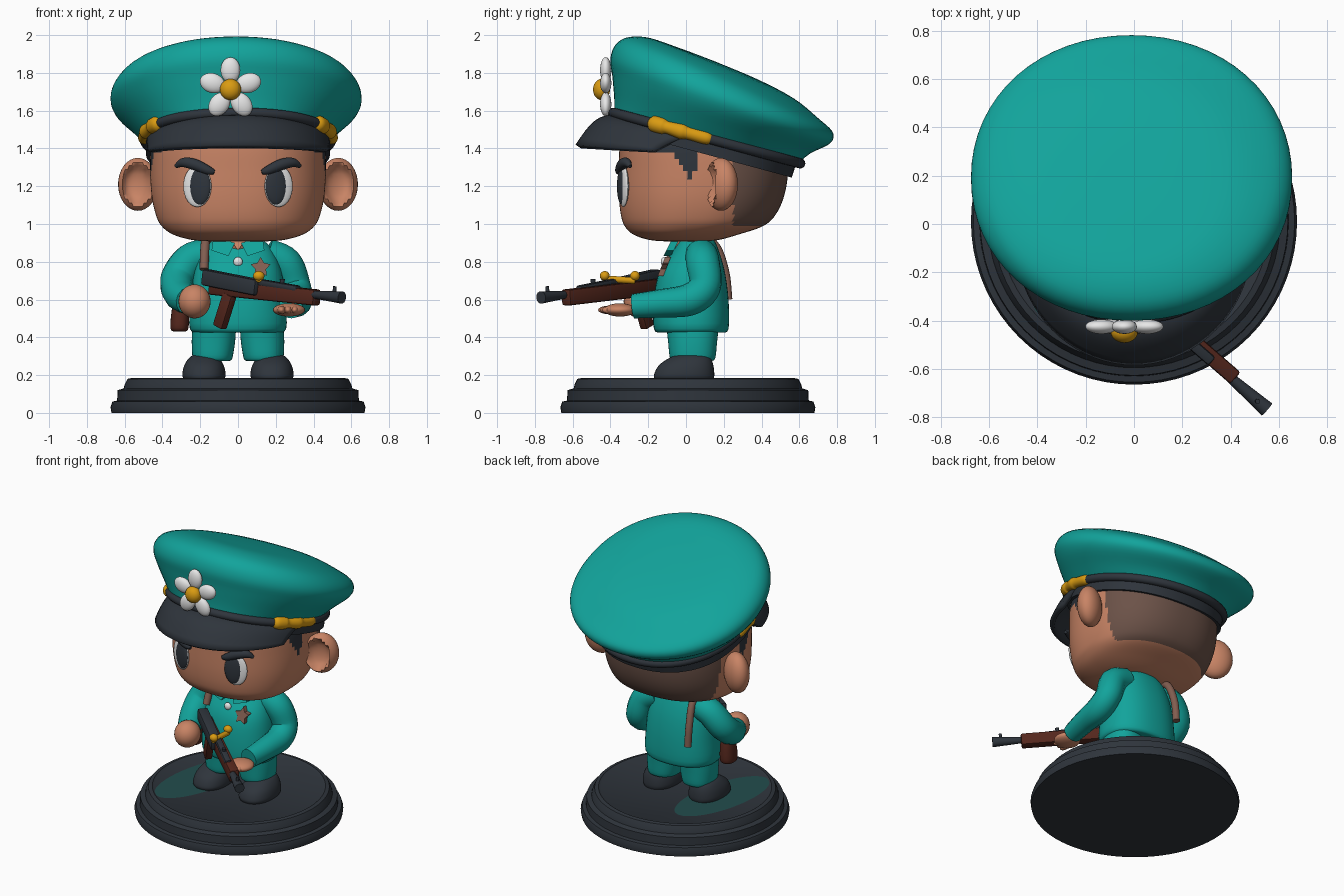
import bpy, bmesh
from math import sin, cos, pi, radians
from mathutils import Matrix, Vector

cube = bpy.data.objects.get("Cube")
if cube:
    bpy.data.objects.remove(cube)
made = []


def material(name, r, g, b):
    m = bpy.data.materials.new(name)
    m.use_nodes = True
    m.diffuse_color = (r, g, b, 1)
    bsdf = next(n for n in m.node_tree.nodes if n.type == 'BSDF_PRINCIPLED')
    bsdf.inputs["Base Color"].default_value = (r, g, b, 1)
    bsdf.inputs["Roughness"].default_value = 0.6
    return m


TEAL = material("teal cloth", .006, .37, .33)
DARK = material("charcoal", .028, .035, .045)
SKIN = material("skin", .58, .23, .13)
HAIR = material("shaved hair", .15, .085, .065)
WOOD = material("dark red wood", .09, .02, .012)
GOLD = material("gold", .7, .33, .006)
WHITE = material("white", .82, .82, .82)
PATCH = material("dull teal", .016, .075, .075)
BROWN = material("brown leather", .22, .11, .08)


def add(name, bm, *mats):
    bmesh.ops.recalc_face_normals(bm, faces=bm.faces[:])
    me = bpy.data.meshes.new(name)
    bm.to_mesh(me)
    bm.free()
    ob = bpy.data.objects.new(name, me)
    bpy.context.collection.objects.link(ob)
    for m in mats:
        me.materials.append(m)
    made.append(ob)
    return ob


def smooth_rows(rows, steps):
    """Catmull-Rom resampling of a list of equal-length tuples."""
    out = []
    for i in range(len(rows) - 1):
        a, b, c, d = (rows[max(0, min(len(rows) - 1, i + k))] for k in (-1, 0, 1, 2))
        for s in range(steps):
            t = s / steps
            out.append(tuple(.5 * (2 * q + (r - p) * t + (2 * p - 5 * q + 4 * r - s4) * t * t
                             + (3 * q - p - 3 * r + s4) * t ** 3) for p, q, r, s4 in zip(a, b, c, d)))
    return out + [tuple(rows[-1])]


def oval(a, n):
    """Point on a unit superellipse; angle 0 faces the front."""
    f = lambda v: (abs(v) ** (2 / n)) * (1 if v >= 0 else -1)
    return f(sin(a)), -f(cos(a))


def loft(name, rings, *mats, n=2.3, seg=48, steps=4):
    """Rings are (cx, cy, cz, rx, ry, slope of z along y)."""
    bm = bmesh.new()
    loops = []
    for cx, cy, cz, rx, ry, k in smooth_rows(rings, steps):
        pts = [oval(2 * pi * i / seg, n) for i in range(seg)]
        loops.append([bm.verts.new((cx + rx * x, cy + ry * y, cz + k * ry * y)) for x, y in pts])
    for lo, hi in zip(loops, loops[1:]):
        for i in range(seg):
            j = (i + 1) % seg
            bm.faces.new((lo[i], lo[j], hi[j], hi[i]))
    bm.faces.new(loops[0])
    bm.faces.new(loops[-1])
    return add(name, bm, *mats)


def body_rings(rows):
    """Rows are (z, front y, back y, half width)."""
    return [(0, (f + b) / 2, z, w, (b - f) / 2, 0) for z, f, b, w in rows]


def ball(name, pos, size, mat, turn=None):
    bm = bmesh.new()
    bmesh.ops.create_uvsphere(bm, u_segments=28, v_segments=16, radius=1)
    m = Matrix.Translation(pos) @ (turn or Matrix()) @ Matrix.Diagonal((*size, 1))
    bmesh.ops.transform(bm, matrix=m, verts=bm.verts)
    return add(name, bm, mat)


def tube(name, path, mat, steps=6, closed=False):
    """Path rows are (x, y, z, radius)."""
    cu = bpy.data.curves.new(name, 'CURVE')
    cu.dimensions, cu.bevel_depth, cu.bevel_resolution, cu.use_fill_caps = '3D', 1, 5, True
    rows = path if closed else smooth_rows(path, steps)
    sp = cu.splines.new('POLY')
    sp.points.add(len(rows) - 1)
    sp.use_cyclic_u = closed
    for p, r in zip(sp.points, rows):
        p.co, p.radius = (*r[:3], 1), r[3]
    ob = bpy.data.objects.new(name, cu)
    bpy.context.collection.objects.link(ob)
    me = bpy.data.meshes.new_from_object(ob.evaluated_get(bpy.context.evaluated_depsgraph_get()))
    bpy.data.objects.remove(ob)
    bm = bmesh.new()
    bm.from_mesh(me)
    bpy.data.meshes.remove(me)
    return add(name, bm, mat)


def plate(name, pts, y, lean, thick, mat):
    """Flat outline in x and z, leaning back by lean, extruded along y."""
    bm = bmesh.new()
    z0 = pts[0][1]
    face = bm.faces.new([bm.verts.new((x, y + lean * (z - z0), z)) for x, z in pts])
    ext = bmesh.ops.extrude_face_region(bm, geom=[face])["geom"]
    bmesh.ops.translate(bm, vec=(0, thick, 0), verts=[v for v in ext if isinstance(v, bmesh.types.BMVert)])
    return add(name, bm, mat)


# Round stepped base with a painted patch
profile = [(.67, 0), (.675, .03), (.665, .06), (.64, .065), (.637, .12), (.605, .13),
           (.6, .15), (.585, .18), (.56, .185), (.545, .176)]
loft("base", [(0, .01, z, r, r, 0) for r, z in profile], DARK, n=2, seg=72, steps=1)
bm = bmesh.new()
bmesh.ops.create_circle(bm, cap_ends=True, segments=40, radius=1)
m = Matrix.Translation((-.27, -.02, .179)) @ Matrix.Rotation(radians(80), 4, 'Z')
bmesh.ops.transform(bm, matrix=m @ Matrix.Diagonal((.4, .17, 1, 1)), verts=bm.verts)
add("base_patch", bm, PATCH)

# Torso, neck and legs
loft("shirt", body_rings([(.425, -.13, .19, .2), (.445, -.17, .225, .255), (.6, -.17, .225, .25),
     (.75, -.14, .205, .23), (.87, -.06, .17, .18), (.93, -.03, .14, .11)]), TEAL)
ball("neck", (0, .03, .9), (.09, .1, .08), SKIN)
for s, side in ((-1, "right"), (1, "left")):
    loft(side + "_trouser", [(s * x, .035, z, rx, ry, 0) for x, z, rx, ry in
         ((.135, .275, .09, .1), (.135, .29, .105, .12), (.13, .38, .115, .13), (.125, .47, .115, .14))], TEAL)
    loft(side + "_shoe", [(s * .18, y, z, rx, ry, 0) for y, z, rx, ry in
         ((-.01, .176, .105, .155), (-.01, .2, .115, .16), (0, .25, .105, .145), (.02, .29, .08, .11), (.03, .31, .05, .07))], DARK)
    plate(side + "_collar", [(s * x, z) for x, z in ((.015, .9), (.05, .83), (.14, .86), (.13, .93))], -.085, .5, .04, TEAL)
plate("open_neck", [(0, .86), (.05, .93), (-.05, .93)], -.09, .5, .03, SKIN)
ball("collar_button", (0, -.115, .8), (.025, .018, .025), WHITE)
star = [(.12 + r * sin(a), .77 + r * cos(a)) for a, r in
        ((i * pi / 5, .055 if i % 2 == 0 else .03) for i in range(10))]
plate("chest_badge", star, -.11, .4, .03, BROWN)
tube("shoulder_strap", [(-.18, -.1, .76, .024), (-.175, -.05, .88, .024), (-.165, .04, .935, .024),
     (-.16, .15, .89, .024), (-.17, .205, .75, .024), (-.17, .222, .6, .024)], BROWN)

# Arms and hands
tube("right_sleeve", [(-.15, .08, .84, .085), (-.25, .08, .81, .09), (-.32, .04, .71, .09), (-.31, -.07, .63, .085),
     (-.26, -.18, .595, .075)], TEAL)
ball("right_hand", (-.23, -.24, .59), (.085, .09, .09), SKIN)
tube("left_sleeve", [(.15, .08, .84, .085), (.25, .09, .79, .09), (.3, .1, .67, .085), (.31, .02, .6, .085),
     (.3, -.13, .58, .075), (.28, -.28, .565, .065)], TEAL)
ball("left_palm", (.27, -.35, .545), (.085, .085, .035), SKIN)
for i in range(3):
    ball("left_finger", (.23 + .035 * i, -.41 + .01 * i, .545), (.022, .055, .022), SKIN)

# Head with shaved hair behind and sideburns under the cap
head = loft("head", body_rings([(.907, -.08, .08, .12), (.915, -.19, .17, .24), (.945, -.28, .28, .345),
            (.99, -.325, .41, .405), (1.05, -.345, .475, .435), (1.15, -.355, .52, .457), (1.28, -.355, .54, .465),
            (1.42, -.35, .53, .46), (1.5, -.32, .48, .43)]), SKIN, HAIR, DARK, seg=128, steps=9)
for p in head.data.polygons:
    x, y, z = p.center
    if y > .25 and z > .99:
        p.material_index = 1
    elif y > -.15 and (z > 1.385 or (z > 1.24 and -.05 < y < .05 and z > 1.24 + abs(y - .02) * 1.5)):
        p.material_index = 2

# Ears, eyes and brows
for s, side in ((-1, "right"), (1, "left")):
    ear = ball(side + "_ear", (0, 0, 0), (1, 1, 1), SKIN)
    for v in ear.data.vertices:
        x, y, z = v.co
        r = (x * x + z * z) ** .5
        if y < 0 and r < .75:
            y += 1.1 * (1 - (r / .75) ** 2) ** .5
        v.co = (s * (.53 + .105 * x), .185 + .03 * x + .085 * y, 1.21 + .14 * z)
    if s < 0:
        ear.data.flip_normals()
    turn = Matrix.Rotation(s * radians(17), 4, 'Z')
    ball(side + "_eye_white", (s * .215, -.331, 1.2), (.078, .018, .11), WHITE, turn)
    ball(side + "_pupil", (s * .203, -.341, 1.2), (.06, .018, .098), DARK, turn)
    tube(side + "_brow", [(s * .125, -.355, 1.275, .012), (s * .16, -.352, 1.285, .024), (s * .23, -.335, 1.315, .03),
         (s * .29, -.315, 1.325, .025), (s * .33, -.295, 1.305, .01)], DARK)

# Cap crown, band and strap
loft("cap_crown", [(-.01, cy, cz, rx, ry, k) for cy, cz, rx, ry, k in
     ((.11, 1.46, .5, .49, -.27), (.14, 1.52, .56, .52, -.28), (.18, 1.6, .64, .57, -.32), (.19, 1.665, .665, .59, -.36),
      (.2, 1.725, .64, .57, -.4), (.2, 1.775, .57, .5, -.43), (.19, 1.825, .42, .38, -.42),
      (.17, 1.85, .22, .2, -.4), (.16, 1.858, .02, .02, -.4))], TEAL, n=2.08, seg=64)
loft("cap_band", [(0, .11, 1.47, .49, .48, -.27), (0, .1, 1.37, .487, .46, -.27)], DARK, seg=64, steps=1)


def rim(deg, radius):
    x, y = oval(radians(deg), 2.15)
    return (.495 * x, .11 + .495 * y, 1.455 - .134 * y, radius)


tube("cap_strap", [rim(5 * i, .027) for i in range(72)], DARK, closed=True)
for s, side in ((-1, "right"), (1, "left")):
    tube(side + "_gold_braid", [rim(s * a, r) for a, r in
         ((54, .02), (57, .043), (64, .043), (67, .034), (76, .042), (80, .034), (90, .034), (93, .015))], GOLD)

# Visor
bm = bmesh.new()
grid = []
for j in range(9):
    t = j / 8
    row = []
    for i in range(33):
        a = radians(-78 + 156 * i / 32)
        y_in, y_out = .11 - .48 * cos(a), -.06 - .51 * cos(a)
        z_in = 1.43 - .27 * (y_in - .11)
        z = z_in + (1.375 + .035 * cos(a) - z_in) * t + .05 * sin(pi * t) * cos(a)
        row.append(bm.verts.new(((.48 - .005 * t) * sin(a), y_in + (y_out - y_in) * t, z)))
    grid.append(row)
for lo, hi in zip(grid, grid[1:]):
    for i in range(32):
        bm.faces.new((lo[i], lo[i + 1], hi[i + 1], hi[i]))
visor = add("cap_visor", bm, DARK)
mod = visor.modifiers.new("thickness", 'SOLIDIFY')
mod.thickness, mod.offset = .035, 0

# Flower on the cap
for i in range(5):
    a = 2 * pi * i / 5
    ball("petal", (-.04 + .1 * sin(a), -.425, 1.715 + .1 * cos(a)), (.052, .03, .068), WHITE, Matrix.Rotation(a, 4, 'Y'))
ball("flower_centre", (-.04, -.447, 1.712), (.056, .045, .056), GOLD)

# Rifle, built along its own x axis and then aimed
aim = Matrix.Translation((-.16, -.15, .69)) @ Matrix.Rotation(radians(-41), 4, 'Z') @ Matrix.Rotation(radians(4.5), 4, 'Y')


def block(name, pos, size, mat, tilt=0, bevel=.012):
    bm = bmesh.new()
    bmesh.ops.create_cube(bm, size=1)
    bmesh.ops.scale(bm, vec=size, verts=bm.verts)
    bmesh.ops.bevel(bm, geom=bm.edges[:], offset=bevel, segments=2, affect='EDGES', profile=.5)
    m = aim @ Matrix.Translation(pos) @ Matrix.Rotation(radians(tilt), 4, 'Y')
    bmesh.ops.transform(bm, matrix=m, verts=bm.verts)
    return add(name, bm, mat)


def rod(name, rows, mat):
    tube(name, [(*(aim @ Vector((x, 0, z))), r) for x, z, r in rows], mat, steps=1)


block("rifle_stock", (.39, .012, -.02), (.74, .065, .085), WOOD)
block("rifle_receiver", (.18, -.012, .015), (.38, .07, .085), DARK, 4)
block("rifle_top_rail", (.47, 0, .025), (.34, .045, .035), DARK, 3)
block("rifle_grip", (.13, 0, -.14), (.07, .05, .19), WOOD, 18)
rod("rifle_barrel", [(.7, -.005, .018), (.9, -.005, .018), (.9, -.005, .03), (.945, -.005, .033)], DARK)
rod("rifle_sight", [(.89, 0, .01), (.89, .05, .01)], DARK)
rod("rifle_rear_sight", [(.52, .02, .01), (.52, .06, .014)], DARK)
tube("rifle_bolt", [(.11, -.44, .71, .018), (.11, -.27, .7, .018)], GOLD, steps=1)
for y in (-.43, -.27):
    ball("bolt_knob", (.11, y, .725), (.03, .026, .026), GOLD)
loft("rifle_butt", [(-.31, -.04, .43, .03, .04, 0), (-.31, -.04, .45, .048, .065, 0),
     (-.305, -.04, .55, .045, .06, 0), (-.3, -.04, .64, .03, .04, 0)], WOOD, seg=24)

# Smooth shading with sharp creases kept
bpy.ops.object.select_all(action='DESELECT')
for ob in made:
    ob.select_set(True)
bpy.context.view_layer.objects.active = made[0]
bpy.ops.object.shade_smooth_by_angle(angle=radians(42))
